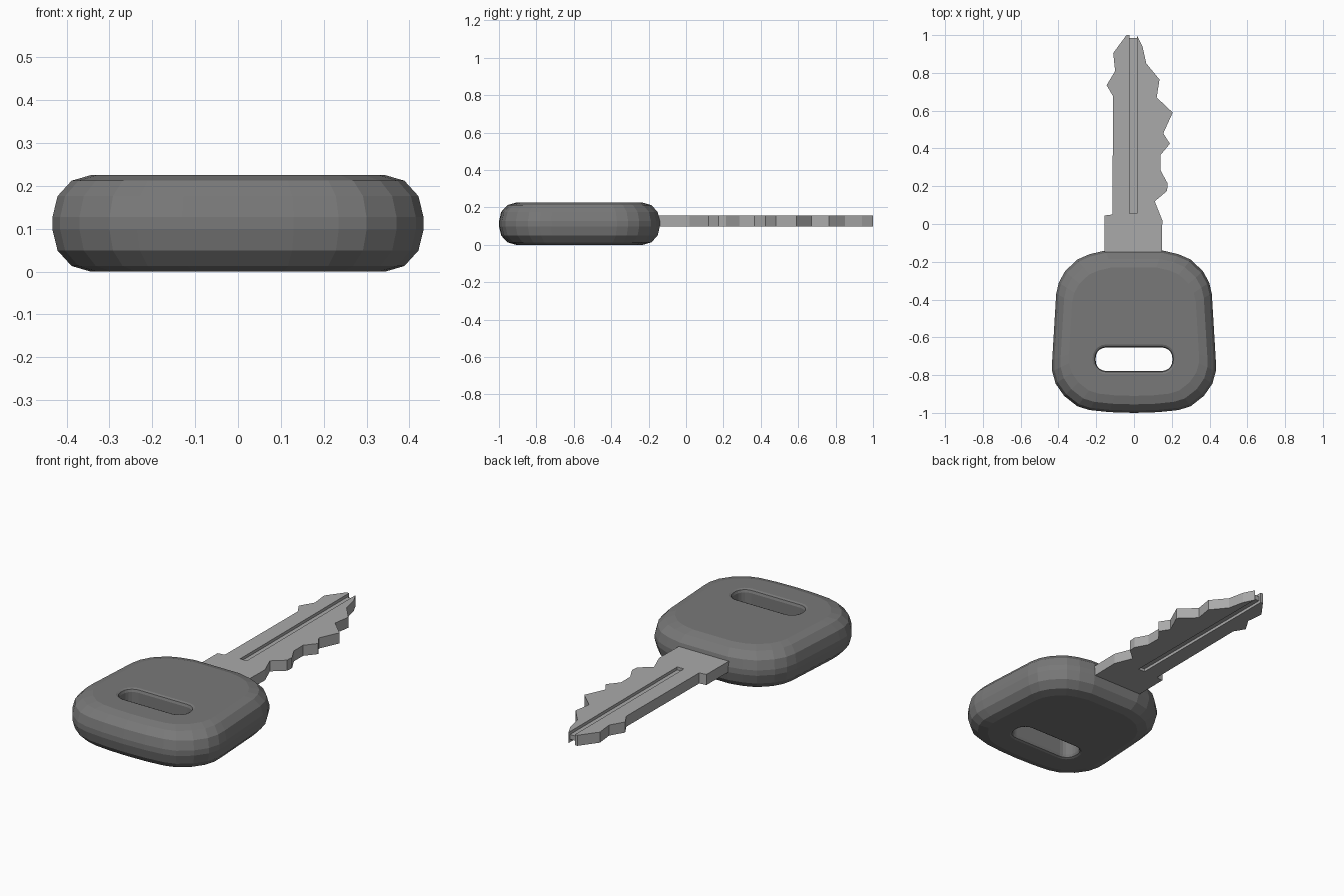
import bpy, bmesh, math

if "Cube" in bpy.data.objects:
    bpy.data.objects.remove(bpy.data.objects["Cube"])


def material(name, value):
    m = bpy.data.materials.new(name)
    m.diffuse_color = (value, value, value, 1)
    m.use_nodes = True
    m.node_tree.nodes["Principled BSDF"].inputs["Base Color"].default_value = m.diffuse_color
    return m


def finish(bm, name, mat):
    bmesh.ops.recalc_face_normals(bm, faces=bm.faces[:])
    me = bpy.data.meshes.new(name)
    bm.to_mesh(me)
    bm.free()
    me.materials.append(mat)
    ob = bpy.data.objects.new(name, me)
    bpy.context.collection.objects.link(ob)
    return ob


def loft(bm, rings):
    """Joins closed rings of points; returns the first and last vertex rings."""
    vs = [[bm.verts.new(p) for p in r] for r in rings]
    for a, b in zip(vs, vs[1:]):
        n = len(a)
        for i in range(n):
            j = (i + 1) % n
            bm.faces.new((a[i], a[j], b[j], b[i]))
    return vs[0], vs[-1]


def prism(name, pts, z0, z1, mat):
    bm = bmesh.new()
    low, high = loft(bm, [[(x, y, z) for x, y in pts] for z in (z0, z1)])
    bm.faces.new(low)
    bm.faces.new(high)
    return finish(bm, name, mat)


dark = material("dark grey plastic", 0.19)
steel = material("light grey metal", 0.40)

# Head: rounded grip, half outline mirrored across x
CY, HX, HY, H = -0.57, 0.437, 0.43, 0.225
half = [(0.15, -0.14), (0.235, -0.16), (0.30, -0.188), (0.365, -0.25),
        (0.398, -0.31), (0.412, -0.37), (0.433, -0.72), (0.433, -0.78),
        (0.415, -0.845), (0.37, -0.91), (0.30, -0.965), (0.235, -0.985),
        (0.13, -0.996)]
outline = half + [(0, -1.0)] + [(-x, y) for x, y in reversed(half)]


def head_ring(inset, z):
    return [(x * (HX - inset) / HX, CY + (y - CY) * (HY - inset) / HY, z)
            for x, y in outline]


# Slot through the head: rounded rectangle
def slot_ring(grow, z):
    r, hx, hy = 0.055 + grow, 0.203 - 0.055, 0.062 - 0.055
    pts = []
    for k, (sx, sy) in enumerate(((1, 1), (-1, 1), (-1, -1), (1, -1))):
        for s in range(6):
            a = math.radians(90 * k + 18 * s)
            pts.append((sx * hx + r * math.cos(a),
                        -0.716 + sy * hy + r * math.sin(a), z))
    return pts


bm = bmesh.new()
lower = [(0.09, 0.0), (0.045, 0.013), (0.012, 0.049), (0.0, 0.098)]
sides = lower + [(i, H - z) for i, z in reversed(lower)]
outer = loft(bm, [head_ring(*s) for s in sides])
lip = [(0.016, 0.0), (0.005, 0.005), (0.0, 0.018)]
walls = lip + [(g, H - z) for g, z in reversed(lip)]
inner = loft(bm, [slot_ring(*w) for w in walls])
for o, s in zip(outer, inner):
    edges = [bm.edges.get((r[i], r[i - 1])) for r in (o, s) for i in range(len(r))]
    bmesh.ops.triangle_fill(bm, edges=edges, use_beauty=True)
finish(bm, "key_head", dark)

# Blade: toothed outline with a long central gap for the groove
right = [(0.015, 0.055), (0.015, 1.0), (0.045, 0.94), (0.065, 0.85), (0.135, 0.765),
         (0.12, 0.67), (0.205, 0.59), (0.155, 0.48), (0.19, 0.425),
         (0.14, 0.365), (0.14, 0.285), (0.178, 0.215), (0.175, 0.175),
         (0.11, 0.12), (0.15, 0.02), (0.145, -0.25)]
left = [(-0.158, -0.25), (-0.155, 0.045), (-0.115, 0.05), (-0.11, 0.675),
        (-0.145, 0.735), (-0.10, 0.81), (-0.11, 0.905), (-0.04, 1.0),
        (-0.025, 1.0), (-0.025, 0.055)]
prism("key_blade", right + left, 0.098, 0.156, steel)

# Thin web at the bottom of the grooves on both faces
prism("groove_web", [(-0.025, 0.055), (0.015, 0.055), (0.015, 0.985), (-0.025, 0.985)],
      0.114, 0.14, steel)
